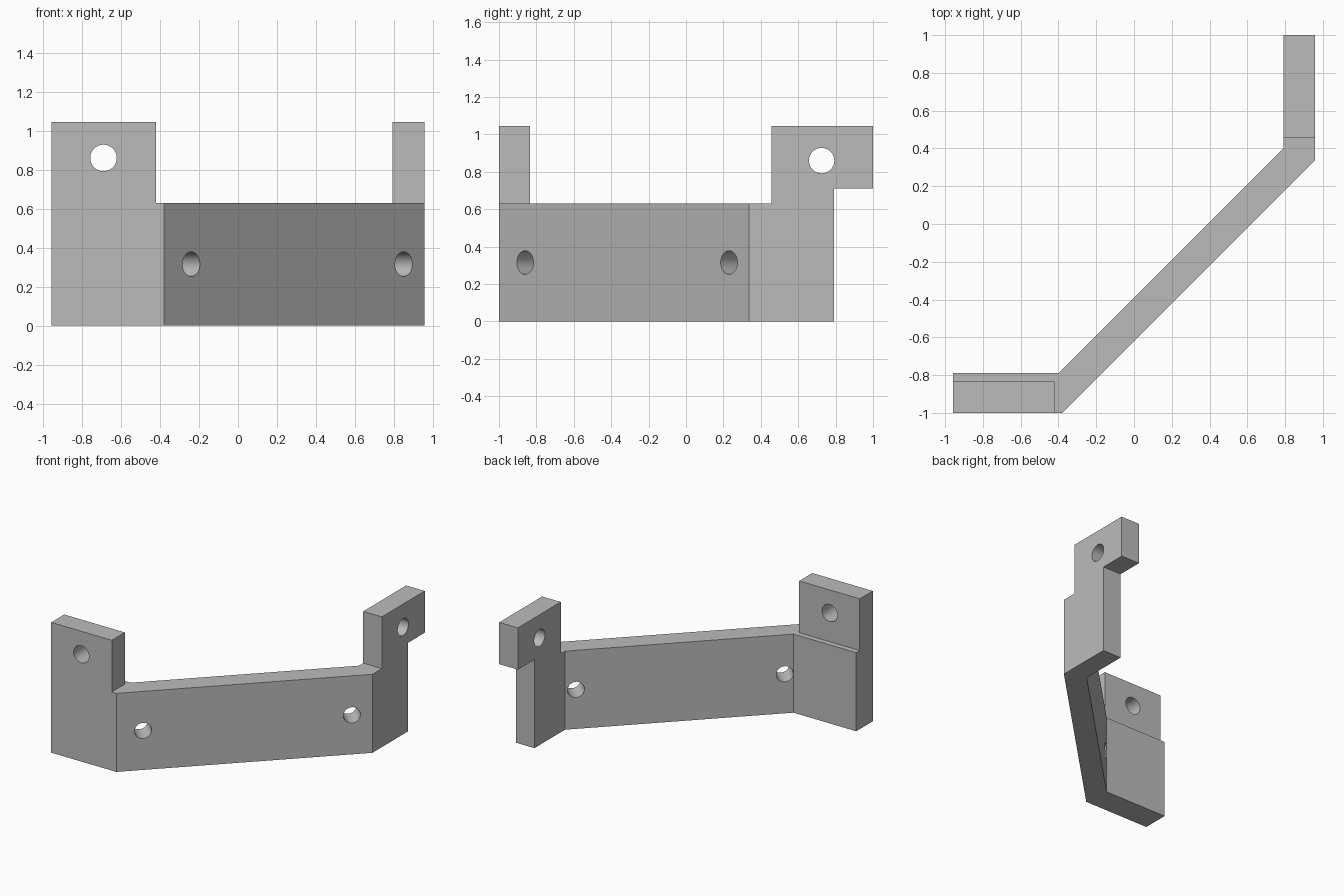
import bpy
import bmesh
from math import radians
from mathutils import Vector

cube = bpy.data.objects.get("Cube")
if cube:
    bpy.data.objects.remove(cube, do_unlink=True)

grey = bpy.data.materials.new("plain grey")
grey.use_nodes = True
colour = (0.5, 0.5, 0.5, 1)
grey.diffuse_color = colour
grey.node_tree.nodes["Principled BSDF"].inputs["Base Color"].default_value = colour

HALF, TOP, WALL_TOP, THICK = 0.957, 1.045, 0.63, 0.165


def finish(name, bm):
    bmesh.ops.recalc_face_normals(bm, faces=bm.faces)
    mesh = bpy.data.meshes.new(name)
    bm.to_mesh(mesh)
    bm.free()
    mesh.materials.append(grey)
    obj = bpy.data.objects.new(name, mesh)
    bpy.context.collection.objects.link(obj)
    return obj


def prism(name, corners, offset):
    """Extrude a flat outline along an offset."""
    bm = bmesh.new()
    face = bm.faces.new([bm.verts.new(c) for c in corners])
    made = bmesh.ops.extrude_face_region(bm, geom=[face])["geom"]
    verts = [v for v in made if isinstance(v, bmesh.types.BMVert)]
    bmesh.ops.translate(bm, verts=verts, vec=offset)
    return finish(name, bm)


def drill(name, centre, direction, radius):
    bm = bmesh.new()
    bmesh.ops.create_cone(bm, cap_ends=True, segments=48, radius1=radius,
                          radius2=radius, depth=0.6)
    obj = finish(name, bm)
    turn = Vector(direction).to_track_quat("Z", "Y").to_matrix().to_4x4()
    obj.data.transform(turn)
    obj.location = centre
    obj.hide_render = True
    return obj


def combine(target, other, operation):
    mod = target.modifiers.new(other.name, "BOOLEAN")
    mod.operation, mod.solver, mod.object = operation, "EXACT", other
    bpy.context.view_layer.update()
    bpy.ops.object.modifier_apply(modifier=mod.name)
    bpy.data.objects.remove(other, do_unlink=True)


# Bent lower wall: left flange, diagonal strap, right flange
plan = [(-HALF, -1), (-0.38, -1), (HALF, 0.337), (HALF, 0.79),
        (HALF - THICK, 0.79), (HALF - THICK, 0.402), (-0.4, -0.79), (-HALF, -0.79)]
bracket = prism("corner_bracket", [(x, y, 0) for x, y in plan], (0, 0, WALL_TOP))
bpy.context.view_layer.objects.active = bracket
bracket.select_set(True)

# Raised mounting tabs, sunk into the wall
left = [(-HALF, 0.3), (-0.42, 0.3), (-0.42, TOP), (-HALF, TOP)]
right = [(0.456, 0.3), (0.79, 0.3), (0.79, 0.71), (1, 0.71), (1, TOP), (0.456, TOP)]
combine(bracket, prism("front_tab", [(x, -1, z) for x, z in left],
                       (0, THICK, 0)), "UNION")
combine(bracket, prism("side_tab", [(HALF, y, z) for y, z in right],
                       (-THICK, 0, 0)), "UNION")

# Tab holes and strap holes
holes = [((-0.69, -0.92, 0.86), (0, 1, 0), 0.068),
         ((0.87, 0.725, 0.86), (1, 0, 0), 0.068),
         ((-0.24, -0.86, 0.315), (-1, 1, 0), 0.063),
         ((0.85, 0.23, 0.315), (-1, 1, 0), 0.063)]
for centre, direction, radius in holes:
    combine(bracket, drill("hole_cutter", centre, direction, radius), "DIFFERENCE")

bpy.ops.object.shade_smooth_by_angle(angle=radians(30))
